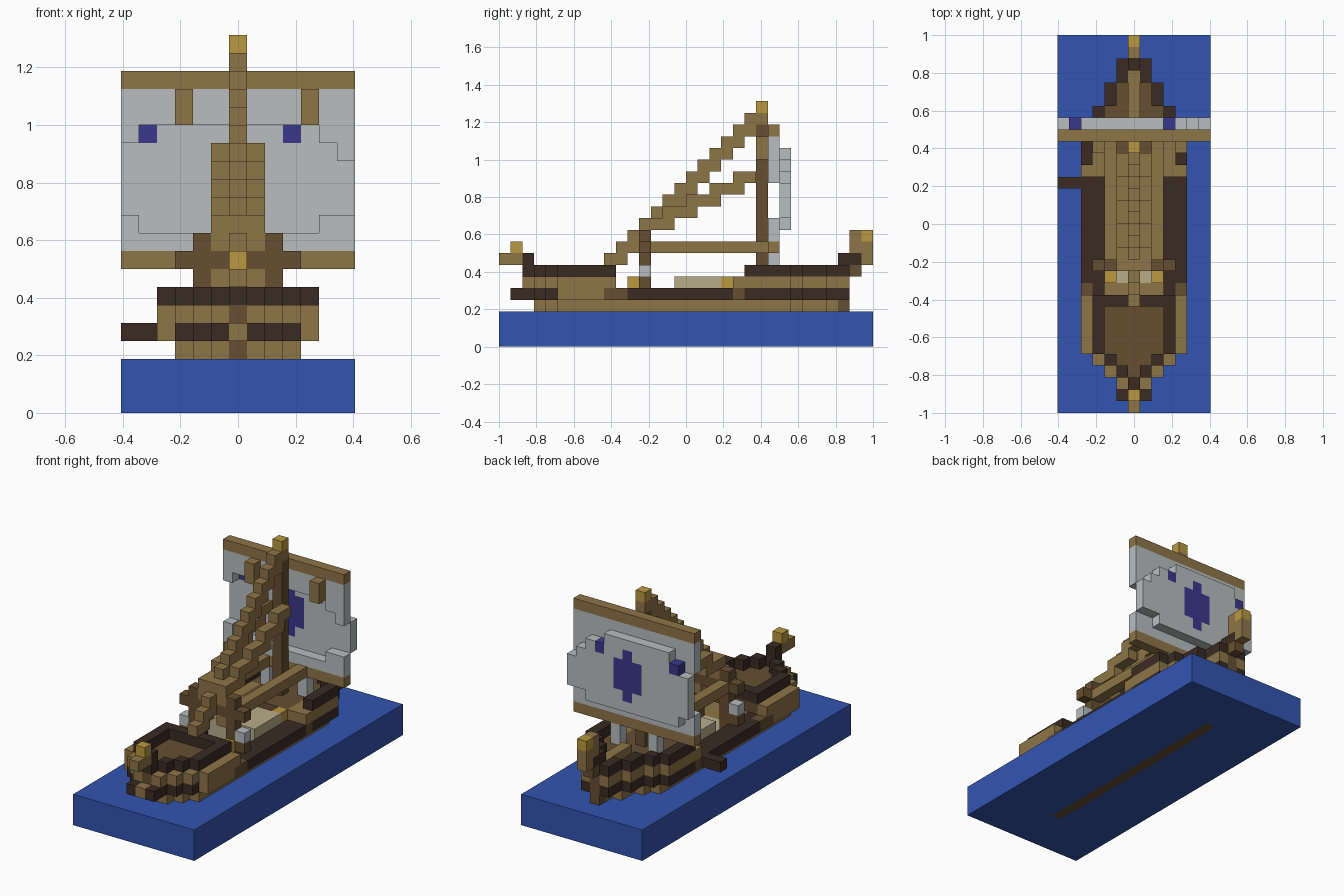
import bpy, bmesh
from mathutils import Vector

cube = bpy.data.objects.get("Cube")
if cube:
    bpy.data.objects.remove(cube, do_unlink=True)

U = 1 / 16           # edge of one block
LAST = 31            # last block along the length
cells = {}           # (i, j, k) -> (part, colour)

COLOURS = {
    "sea blue": (51, 85, 177), "light wood": (143, 117, 72), "mid wood": (102, 79, 50),
    "dark wood": (58, 43, 34), "gold": (186, 152, 65), "sail grey": (185, 190, 190),
    "canvas beige": (184, 173, 139), "navy": (58, 56, 140),
}


def linear(c):
    c /= 255
    return c / 12.92 if c < 0.04045 else ((c + 0.055) / 1.055) ** 2.4


def material(name):
    m = bpy.data.materials.new(name)
    m.use_nodes = True
    col = [linear(c) for c in COLOURS[name]] + [1]
    m.diffuse_color = col
    b = m.node_tree.nodes["Principled BSDF"]
    b.inputs["Base Color"].default_value = col
    b.inputs["Roughness"].default_value = 0.9
    return m


MATS = {n: material(n) for n in COLOURS}


def fill(part, colour, xs, ys, zs):
    """Fill a block range; each range is a number or an inclusive pair."""
    def span(r):
        return range(r[0], r[1] + 1) if isinstance(r, tuple) else (r,)
    for i in span(xs):
        for j in span(ys):
            for k in span(zs):
                cells[i, j, k] = (part, colour)


def pair(part, colour, x, ys, zs):
    """Fill the same block range on both sides."""
    for s in (-1, 1):
        fill(part, colour, s * x, ys, zs)


# Sea with the keel showing underneath
fill("sea", "sea blue", (-6, 6), (0, LAST), (0, 2))
fill("keel", "mid wood", 0, (5, 26), (0, 2))

# Hull: half width of each station from bow to stern
WIDTH = [0, 1, 1, 2, 3] + [4] * 20 + [3, 2, 2, 1, 1, 0, 0]
for j in range(1, 30):
    w = WIDTH[j]
    inner = w - 1
    bow, stern = j < 10, j > 19
    if 3 <= j:
        fill("lower_hull", "light wood", (-inner, inner), j, 3)
    # main strake
    tone = "light wood" if 5 <= j <= 8 else "mid wood" if j in (9, 20) else "dark wood"
    for x in {w, max(inner, 0)}:
        pair("main_strake", tone, x, j, 4)
    # raised fore and aft decks with their rails
    if bow and j > 1:
        fill("fore_deck", "mid wood", (-inner, inner), j, 5)
        pair("upper_strake", "light wood", w, j, 5)
        pair("rail", "dark wood", inner, j, 6)
    if stern:
        fill("aft_deck", "mid wood", (-inner, inner), j, (4, 5))
        pair("upper_strake", "light wood", w, j, 5)
        if j > 20:
            pair("rail", "dark wood", w, j, 6)
fill("rail", "dark wood", (-3, 3), 9, 6)
pair("aft_deck", "light wood", 3, (20, 22), 5)
fill("aft_deck", "light wood", 0, (25, 28), 6)
pair("main_strake", "mid wood", 4, 10, 4)

# Open middle deck, cargo and crew
fill("middle_deck", "canvas beige", (-2, 2), (11, 19), 3)
fill("cargo", "canvas beige", (-2, 2), (15, 18), (4, 5))
pair("crew", "mid wood", 2, 11, 4)
pair("crew", "gold", 2, 11, 5)
pair("crew", "gold", 2, 19, (4, 5))
pair("crew", "sail grey", 2, 23, (6, 7))
fill("oar", "dark wood", (-6, -5), 19, 4)

# Stem and figurehead
fill("stem", "mid wood", 0, (3, 4), 3)
fill("stem", "light wood", 0, 1, 4)
fill("stem", "mid wood", 0, 2, 5)
fill("stem", "dark wood", 0, 2, (6, 7))
fill("figurehead", "light wood", 0, (0, 1), 7)
fill("figurehead", "gold", 0, 1, 8)

# Stern post
fill("stern_post", "mid wood", 0, 29, (3, 6))
fill("stern_post", "mid wood", 0, 30, 6)
fill("stern_post", "dark wood", 0, (29, 30), 7)
fill("stern_post", "light wood", 0, 30, (8, 9))
fill("stern_post", "light wood", 0, LAST, (7, 8))
fill("stern_post", "gold", 0, LAST, 9)

# Fore frame and side beams
pair("fore_frame", "mid wood", 2, 12, (4, 9))
fill("fore_frame", "mid wood", (-3, 3), 12, 8)
pair("fore_frame", "mid wood", 3, 12, 5)
pair("lantern", "sail grey", 3, 12, 6)
pair("side_beam", "light wood", 2, (13, 22), 8)

# Mast and stays
fill("mast", "mid wood", 0, 22, (4, 18))
fill("mast", "light wood", 0, 22, 19)
fill("mast", "gold", 0, 22, 20)
for j in range(9, 22):
    fill("main_stay", "light wood", 0, j, (max(j - 3, 7), j - 2))
pair("lower_stay", "light wood", 1, 12, (9, 10))
pair("lower_stay", "light wood", 1, 12, 7)
for n in range(5):
    pair("lower_stay", "light wood", 1, (12 + 2 * n, min(14 + 2 * n, 21)), 10 + n)

# Yards and sail: a flat border with the belly one block further back
for k in (8, 18):
    fill("yard", "light wood", (-6, 6), 23, k)
for i in range(-6, 7):
    low, high = (10, 15) if -5 <= i <= 4 else (11, 13 if i == 6 else 14)
    fill("sail_border", "sail grey", i, 23, (9, 17))
    for k in range(low, high + 1):
        del cells[i, 23, k]
    fill("sail_belly", "sail grey", i, 24, (low, high))
fill("sail_belly", "sail grey", (-4, 2), 24, 16)
fill("sail_belly", "sail grey", (-5, 4), 24, 10)
for x in (-3, 4):
    fill("sail_strap", "light wood", x, 22, (16, 17))

# Painted cross and corner marks
fill("sail_mark", "navy", 0, 24, (11, 15))
pair("sail_mark", "navy", 1, 24, (12, 14))
for x in (-5, 3):
    fill("sail_mark", "navy", x, 24, 15)


def build(part):
    """Turn the blocks of one part into a mesh of its exposed faces."""
    bm = bmesh.new()
    mesh = bpy.data.meshes.new(part)
    slots = []
    for cell, (name, colour) in cells.items():
        if name != part:
            continue
        if colour not in slots:
            slots.append(colour)
            mesh.materials.append(MATS[colour])
        centre = Vector((cell[0], cell[1] - 15.5, cell[2] + 0.5))
        for axis in range(3):
            for s in (-1, 1):
                near = list(cell)
                near[axis] += s
                if tuple(near) in cells:
                    continue
                n, a, b = Vector(), Vector(), Vector()
                n[axis] = s / 2
                a[(axis + 1) % 3] = s / 2
                b[(axis + 2) % 3] = 1 / 2
                ring = (-a - b, a - b, a + b, b - a)
                f = bm.faces.new([bm.verts.new((centre + n + r) * U) for r in ring])
                f.material_index = slots.index(colour)
    bmesh.ops.remove_doubles(bm, verts=bm.verts[:], dist=U / 100)
    bm.to_mesh(mesh)
    bm.free()
    bpy.context.collection.objects.link(bpy.data.objects.new(part, mesh))


for part in dict.fromkeys(p for p, _ in cells.values()):
    build(part)
